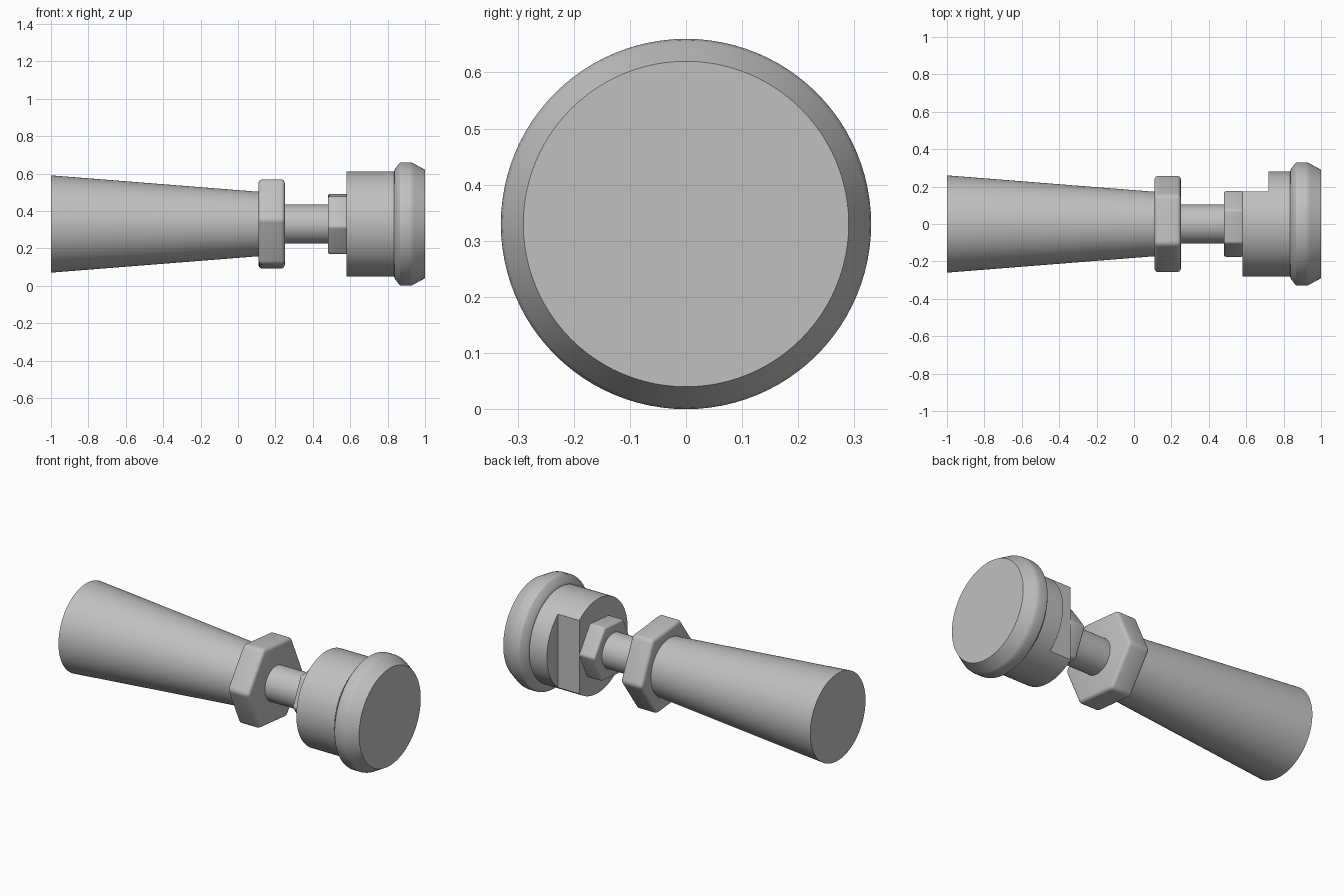
import bpy
import bmesh
import math

if "Cube" in bpy.data.objects:
    bpy.data.objects.remove(bpy.data.objects["Cube"])

AXIS_Z = 0.33  # height of the shared long axis

steel = bpy.data.materials.new("grey steel")
steel.diffuse_color = (0.53, 0.53, 0.53, 1)
steel.use_nodes = True
steel.node_tree.nodes["Principled BSDF"].inputs["Base Color"].default_value = steel.diffuse_color


def finish(name, bm):
    bmesh.ops.recalc_face_normals(bm, faces=bm.faces)
    mesh = bpy.data.meshes.new(name)
    bm.to_mesh(mesh)
    bm.free()
    mesh.materials.append(steel)
    ob = bpy.data.objects.new(name, mesh)
    ob.location.z = AXIS_Z
    bpy.context.collection.objects.link(ob)
    return ob


def activate(ob):
    bpy.ops.object.select_all(action='DESELECT')
    ob.select_set(True)
    bpy.context.view_layer.objects.active = ob


def smooth(ob, angle=25):
    activate(ob)
    bpy.ops.object.shade_smooth_by_angle(angle=math.radians(angle))


def turned(name, profile, sides=96, start=0.0):
    """Solid of (x, radius) rings around the x axis, capped at both ends."""
    bm = bmesh.new()
    rings = []
    for x, r in profile:
        angles = [math.radians(start) + math.tau * i / sides for i in range(sides)]
        rings.append([bm.verts.new((x, r * math.cos(a), r * math.sin(a))) for a in angles])
    for a, b in zip(rings, rings[1:]):
        for i in range(sides):
            j = (i + 1) % sides
            bm.faces.new((a[i], a[j], b[j], b[i]))
    bm.faces.new(rings[0])
    bm.faces.new(rings[-1])
    return finish(name, bm)


def hex_nut(name, x0, x1, radius, start, rounding):
    ob = turned(name, [(x0, radius), (x1, radius)], 6, start)
    bev = ob.modifiers.new("rounded edges", 'BEVEL')
    bev.width = rounding
    bev.segments = 4
    bev.limit_method = 'ANGLE'
    activate(ob)
    bpy.ops.object.modifier_apply(modifier=bev.name)
    smooth(ob, 30)


# Tapered handle
smooth(turned("handle", [(-1.0, 0.26), (0.115, 0.172)]))

# Lock nut, threaded rod and small nut
hex_nut("lock_nut", 0.11, 0.25, 0.264, -5.5, 0.02)
smooth(turned("rod", [(0.24, 0.104), (0.49, 0.104)], 64))
hex_nut("small_nut", 0.48, 0.585, 0.179, 5, 0.012)

# Round head body with two wrench flats
body = turned("head_body", [(0.58, 0.28), (0.845, 0.28)])
for side in (-1, 1):
    bm = bmesh.new()
    bmesh.ops.create_cube(bm, size=1)
    for v in bm.verts:
        v.co.x = 0.62 + v.co.x * 0.2
        v.co.y = side * (0.275 + v.co.y * 0.2)
    cutter = finish("flat_cutter", bm)
    cut = body.modifiers.new("wrench flat", 'BOOLEAN')
    cut.operation = 'DIFFERENCE'
    cut.solver = 'EXACT'
    cut.object = cutter
    activate(body)
    bpy.ops.object.modifier_apply(modifier=cut.name)
    bpy.data.objects.remove(cutter)
smooth(body)

# Flanged end cap with chamfered front and rounded rim
smooth(turned("end_cap", [(0.835, 0.282), (0.838, 0.292), (0.86, 0.322), (0.866, 0.328),
                          (0.875, 0.33), (0.918, 0.33), (0.93, 0.328), (0.94, 0.323),
                          (1.0, 0.29)]), 28)
